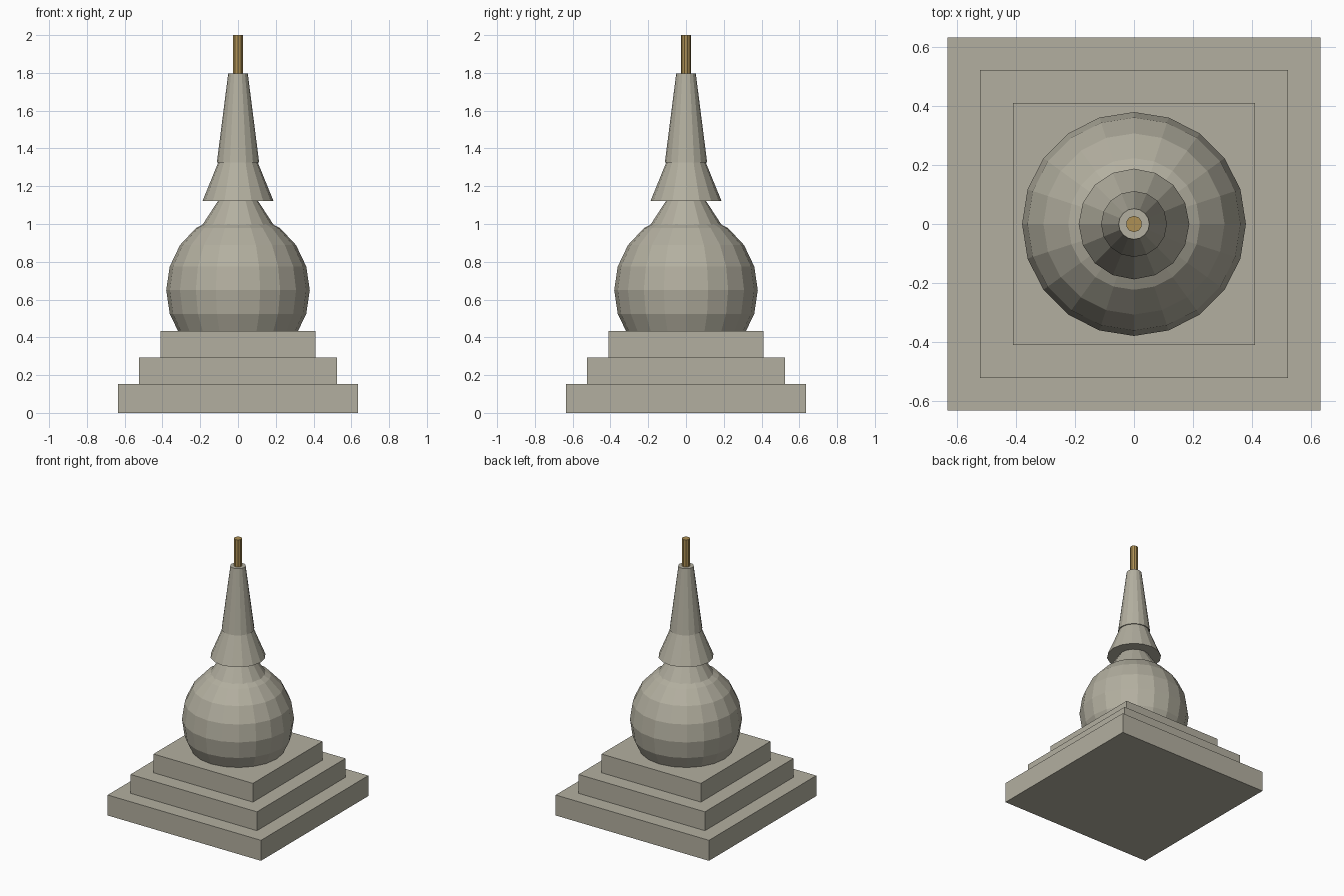
import bpy

if "Cube" in bpy.data.objects:
    bpy.data.objects.remove(bpy.data.objects["Cube"])


def material(name, rgb):
    m = bpy.data.materials.new(name)
    m.diffuse_color = (*rgb, 1)
    m.use_nodes = True
    m.node_tree.nodes["Principled BSDF"].inputs["Base Color"].default_value = m.diffuse_color
    return m


stone = material("stone", (0.45, 0.43, 0.35))
brass = material("brass", (0.42, 0.28, 0.09))


def finish(name, mat):
    ob = bpy.context.object
    ob.name = name
    ob.data.materials.append(mat)
    return ob


def slab(name, half, z0, z1):
    bpy.ops.mesh.primitive_cube_add(size=1, location=(0, 0, (z0 + z1) / 2))
    bpy.context.object.scale = (2 * half, 2 * half, z1 - z0)
    finish(name, stone)


def cone(name, sides, r0, r1, z0, z1, mat):
    bpy.ops.mesh.primitive_cone_add(vertices=sides, radius1=r0, radius2=r1,
                                    depth=z1 - z0, location=(0, 0, (z0 + z1) / 2))
    finish(name, mat)


# Stepped square base
slab("lower_step", 0.634, 0.0, 0.153)
slab("middle_step", 0.523, 0.153, 0.294)
slab("upper_step", 0.411, 0.294, 0.434)

# Faceted dome, its underside sunk into the base
bpy.ops.mesh.primitive_uv_sphere_add(segments=20, ring_count=10, radius=1,
                                     location=(0, 0, 0.65))
dome = finish("dome", stone)
dome.scale = (0.38, 0.38, 0.405)

# Neck, flared collar, spire and finial
cone("neck", 16, 0.205, 0.106, 0.97, 1.122, stone)
cone("collar", 16, 0.188, 0.105, 1.122, 1.325, stone)
cone("spire", 16, 0.112, 0.052, 1.325, 1.796, stone)
cone("finial_rod", 10, 0.0275, 0.0275, 1.796, 2.0, brass)
